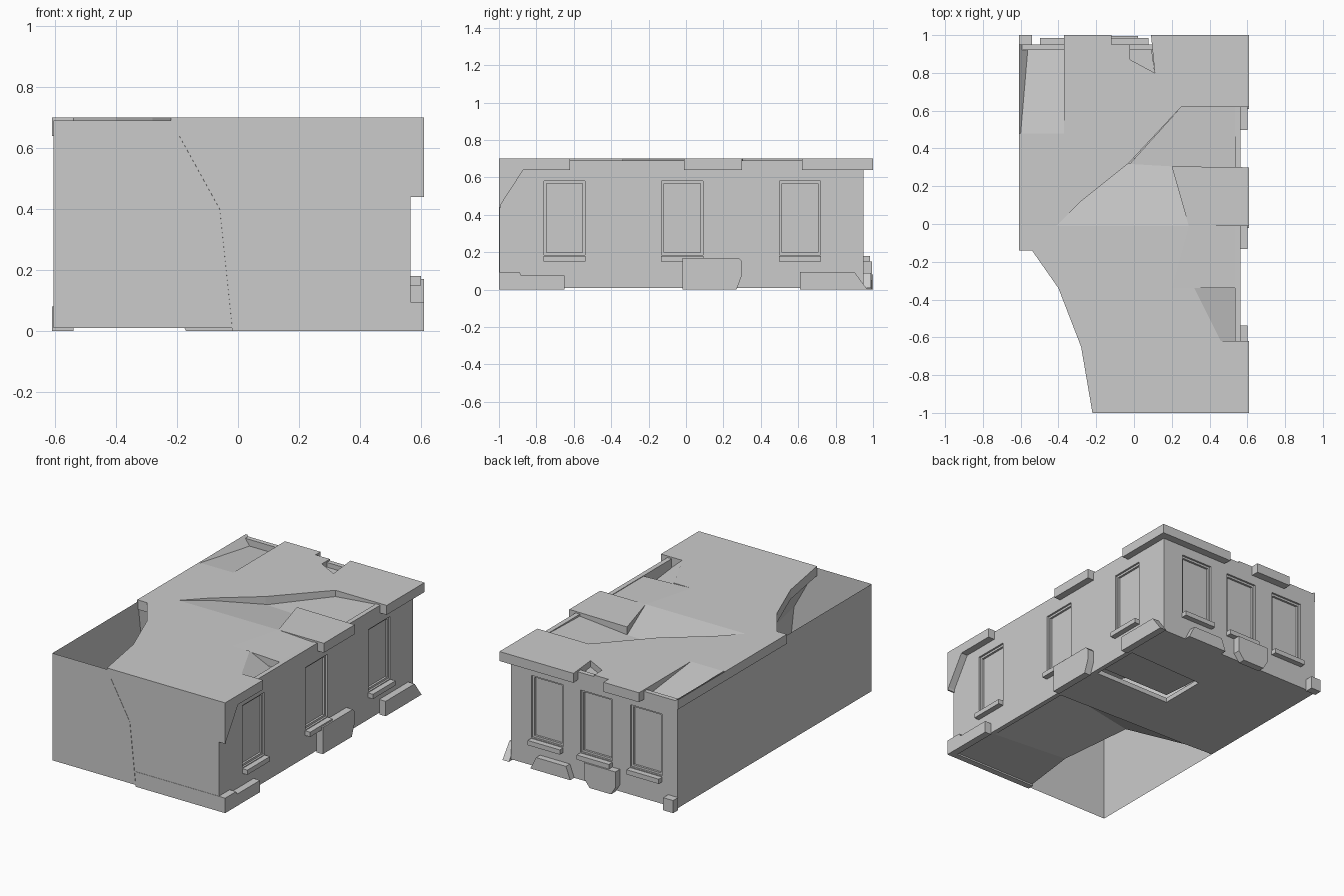
import bpy, bmesh

if "Cube" in bpy.data.objects:
    bpy.data.objects.remove(bpy.data.objects["Cube"])

def mesh(name, verts, faces):
    me = bpy.data.meshes.new(name)
    bm = bmesh.new()
    vs = [bm.verts.new(v) for v in verts]
    for f in faces:
        bm.faces.new([vs[i] for i in f])
    bmesh.ops.recalc_face_normals(bm, faces=bm.faces)
    bm.to_mesh(me)
    bm.free()
    ob = bpy.data.objects.new(name, me)
    bpy.context.collection.objects.link(ob)
    return ob

def loft(name, a, b):
    """Closed solid between two matching outlines."""
    n = len(a)
    sides = [(i, (i + 1) % n, (i + 1) % n + n, i + n) for i in range(n)]
    return mesh(name, a + b, [tuple(range(n)), tuple(range(n, 2 * n))] + sides)

def plate(name, pts, base, z=None):
    """Plan outline (optional own heights) filled to a flat base."""
    top = [(p[0], p[1], p[2] if len(p) > 2 else z) for p in pts]
    return loft(name, top, [(p[0], p[1], base) for p in pts])

def side(axis, u, d, z):
    return (d, u, z) if axis == 'right' else (u, d, z)

def slab(name, axis, prof, d0, d1):
    """Profile (u, z) on a facade, extruded outward from d0 to d1."""
    return loft(name, [side(axis, u, d0, z) for u, z in prof],
                [side(axis, u, d1, z) for u, z in prof])

def rect(u0, u1, z0, z1):
    return [(u0, z0), (u1, z0), (u1, z1), (u0, z1)]

def facade(axis, u0, u1, d, windows, half=0.11):
    """Wall with recessed, framed windows and sills."""
    zb, zt, t = 0.185, 0.58, 0.03
    edges = [u0] + [c + s * half for c in windows for s in (-1, 1)] + [u1]
    for i in range(0, len(edges), 2):
        slab(axis + '_wall_pier', axis, rect(edges[i], edges[i + 1], 0.01, 0.69), d - t, d)
    for c in windows:
        a, b = c - half, c + half
        slab(axis + '_wall_below', axis, rect(a, b, 0.01, zb), d - t, d)
        slab(axis + '_wall_above', axis, rect(a, b, zt, 0.69), d - t, d)
        slab(axis + '_window_pane', axis, rect(a, b, zb, zt), d - t, d - 0.025)
        f = 0.013
        for r in (rect(a, a + f, zb, zt), rect(b - f, b, zb, zt),
                  rect(a + f, b - f, zt - f, zt), rect(a + f, b - f, zb, zb + f)):
            slab(axis + '_window_frame', axis, r, d - 0.025, d - 0.012)
        slab(axis + '_window_sill', axis, rect(a - 0.003, b + 0.003, 0.15, 0.18), d, d + 0.035)

# Facades with windows
facade('right', -0.998, 0.95, 0.565, [-0.65, -0.02, 0.61])
facade('back', -0.605, 0.565, 0.95, [-0.385, -0.035, 0.31])

# Thin plain walls, front and left
mesh('front_wall', [(-0.605, -0.998, 0.01), (0.565, -0.998, 0.01),
                    (0.565, -0.998, 0.69), (-0.605, -0.998, 0.69)], [(0, 1, 2, 3)])
mesh('left_wall', [(-0.605, -0.998, 0.01), (-0.605, 0.95, 0.01),
                   (-0.605, 0.95, 0.69), (-0.605, -0.998, 0.69)], [(0, 1, 2, 3)])

# Broken roof plates
B, T = 0.64, 0.70
plate('roof_front', [(-.22, -1), (.61, -1), (.61, -.62), (.46, -.62), (.32, -.34), (.2, -.34),
                     (.29, -.01), (-.41, -.01), (-.54, -.14), (-.4, -.34), (-.28, -.65)], B, T)
plate('roof_back', [(-.41, -.01), (-.28, .12), (-.03, .32), (.25, .62), (.61, .62), (.61, 1),
                    (.09, 1), (.11, .8), (-.02, .87), (-.02, .95), (-.37, .95), (-.37, .48),
                    (-.61, .48), (-.61, -.14), (-.54, -.14)], B, T)
plate('roof_middle', [(.29, -.01), (.61, -.01), (.61, .30), (.2, .305)], B, T)
plate('roof_sunken_wedge', [(-.41, -.01, .7), (.29, -.01, .7), (.2, .305, .65),
                            (-.03, .32, .65), (-.28, .12, .685)], B - .02)
plate('roof_sunken_bay', [(-.03, .31, .65), (.2, .305, .65), (.4, .3, .65), (.565, .3, .68),
                          (.565, .62, .69), (.25, .62, .66)], B - .02)
plate('roof_tilted_edge', [(.2, -.34, .7), (.565, -.34, .685), (.565, -.01, .685), (.29, -.01, .7)], B)
plate('roof_notch', [(.32, -.34, .7), (.46, -.62, .7), (.54, -.62, .63), (.54, -.34, .6)], B - .06)
plate('roof_back_left', [(-.60, .48, .7), (-.37, .48, .7), (-.37, .95, .645), (-.56, .95, .645)], B)
plate('roof_left_lip', [(-.61, .48, .7), (-.60, .48, .7), (-.56, .95, .645), (-.60, .95, .7), (-.61, .95, .7)], B)
plate('roof_chip', [(.09, .95), (.11, .8), (-.02, .87), (-.02, .95)], B, .66)

# Cornice remains
slab('back_cornice', 'back', rect(-.37, -.12, .64, .70), .95, 1)
slab('right_cornice_flap', 'right', [(-1, .44), (-.87, .64), (-.62, .64), (-.62, .70), (-1, .70)], .565, .61)
slab('front_cornice_flap', 'back', [(-.22, .70), (-.14, .565), (.35, .44), (.61, .44), (.61, .70)], -1, -.99)

# Plinth remains
slab('front_plinth', 'back', rect(-.02, .61, 0, .095), -1, -.96)
slab('right_plinth_front', 'right', [(-1, 0), (-.65, 0), (-.65, .075), (-.88, .075), (-.89, .095), (-1, .095)], .565, .61)
slab('right_plinth_middle', 'right', [(-.02, 0), (.27, 0), (.3, .08), (.3, .15), (.28, .17), (-.02, .17)], .565, .61)
slab('right_plinth_back', 'right', [(.61, 0), (.97, 0), (.9, .095), (.61, .095)], .565, .61)
slab('back_plinth_right', 'back', [(.12, .01), (.4, .01), (.36, .09), (.15, .09)], .95, .99)
slab('back_plinth_middle', 'back', [(-.17, 0), (-.02, 0), (.02, .05), (.02, .15), (-.2, .15), (-.2, .05)], .95, .995)
slab('back_plinth_left', 'back', rect(-.61, -.54, 0, .08), .95, 1)

# Broken floor plates, lifted in places
F = .01
plate('floor_front', [(-.02, -1), (.565, -1), (.565, -.65), (.03, -.6)], .04, F)
plate('floor_lifted_front', [(.565, -.65, F), (.565, -.04, .06), (-.12, -.22, .1), (.03, -.6, F)], .12)
plate('floor_front_edge', [(.565, -.04, .06), (-.41, -.01, F), (-.12, -.22, .1)], .12)
plate('floor_middle', [(.565, -.04), (-.41, -.01), (0, .3), (.565, .3)], .04, F)
plate('floor_left', [(-.41, -.01), (-.605, 0), (-.605, .95), (-.3, .95), (0, .6), (0, .3)], .04, F)
plate('floor_lifted_back', [(0, .3, .06), (.565, .3, .06), (.565, .62, .04), (0, .6, .04)], .1)
plate('floor_back', [(0, .6), (.565, .62), (.565, .95), (-.3, .95)], .04, F)

# Jagged break between roof and floor
upper = [(-.22, -1, .69), (-.28, -.65, .69), (-.4, -.34, .69), (-.54, -.14, .69), (-.605, -.14, .69)]
middle = [(-.06, -1, .4), (-.14, -.62, .4), (-.28, -.28, .4), (-.47, -.1, .4), (-.605, -.1, .4)]
lower = [(-.02, -1, .02), (.03, -.6, .02), (-.12, -.22, .1), (-.41, -.01, .02), (-.605, 0, .02)]
mesh('break_face', upper + middle + lower,
     [(r * 5 + i, r * 5 + i + 1, r * 5 + i + 6, r * 5 + i + 5) for r in range(2) for i in range(4)])
